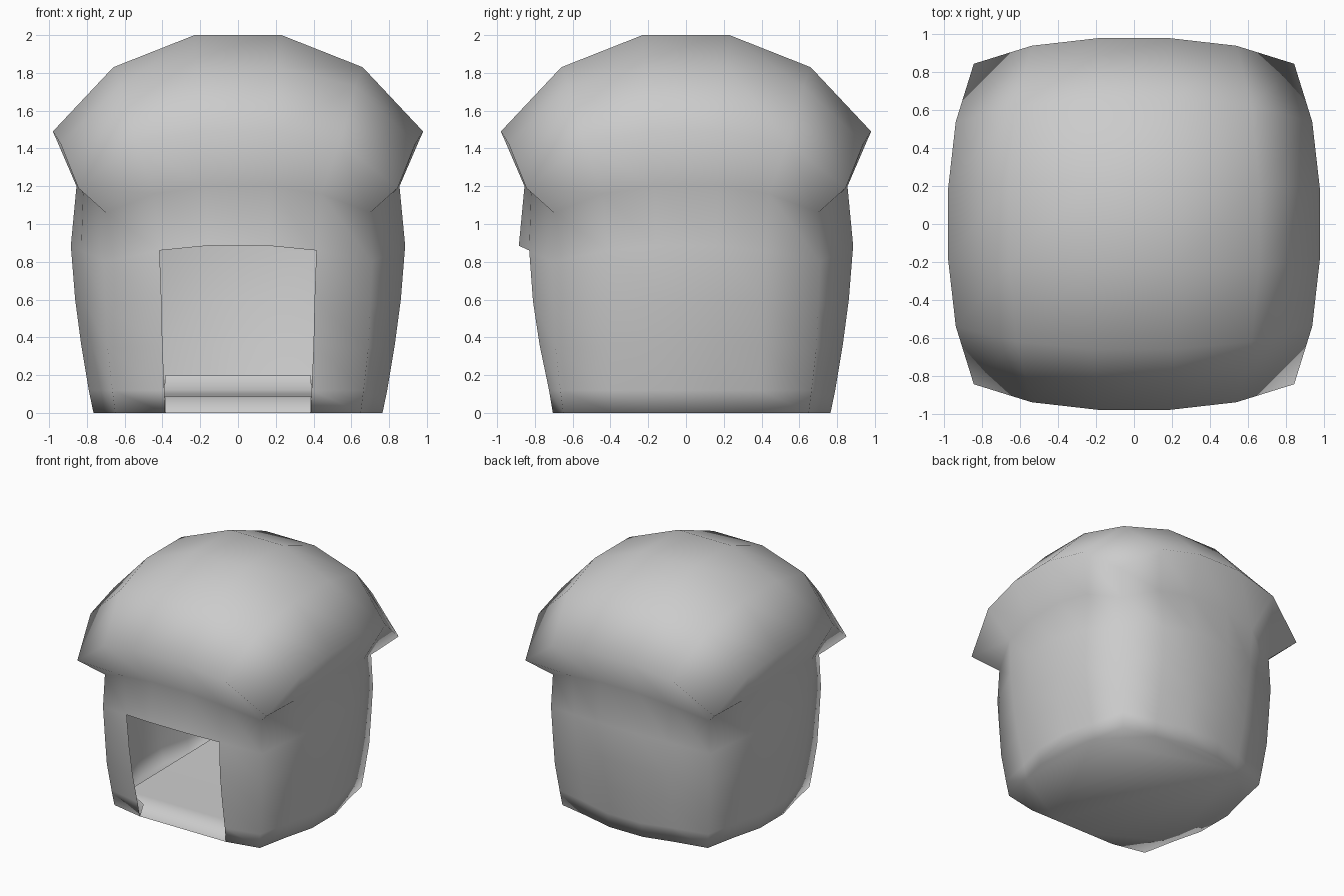
import bpy, bmesh

cube = bpy.data.objects.get("Cube")
if cube:
    bpy.data.objects.remove(cube, do_unlink=True)

grey = bpy.data.materials.new("plain_grey")
grey.use_nodes = True
colour = (0.6, 0.6, 0.6, 1)
grey.diffuse_color = colour
grey.node_tree.nodes["Principled BSDF"].inputs["Base Color"].default_value = colour


def finish(bm, name):
    for f in bm.faces:
        f.smooth = True
    mesh = bpy.data.meshes.new(name)
    bm.to_mesh(mesh)
    bm.free()
    mesh.materials.append(grey)
    obj = bpy.data.objects.new(name, mesh)
    bpy.context.collection.objects.link(obj)
    return obj


def ring(bm, corner, second, middle):
    """Rounded square ring: each argument is (sideways, outward, height)."""
    def flip(p):
        return (-p[0], p[1], p[2])
    side = [flip(corner), flip(second), flip(middle), middle, second]
    verts = []
    for turn in range(4):
        for u, out, z in side:
            x, y = u, -out
            for _ in range(turn):
                x, y = -y, x
            verts.append(bm.verts.new((x, y, z)))
    return verts


bm = bmesh.new()

# Domed roof cap: a square grid whose border droops towards the corners
AXIS = [-2, -1, 0, 1, 2, 3]
DROP = {0: 0.0, 1: 0.17, 2: 0.51}


def level(i):
    return max(i - 3, 2 - i)


def cap_point(i, j):
    a, b = level(i), level(j)
    z = 2 - (DROP[a] ** 1.5 + DROP[b] ** 1.5) ** (2 / 3)

    def reach(own, other):
        table = [(0.23, 0.22, 0.19), (0.66, 0.62, 0.54), (0.98, 0.94, 0.845)]
        return table[own][other]
    x = reach(a, b) * (1 if i > 2 else -1)
    y = reach(b, a) * (1 if j > 2 else -1)
    return (x, y, z)


grid = [[bm.verts.new(cap_point(i, j)) for j in range(6)] for i in range(6)]
for i in range(5):
    for j in range(5):
        bm.faces.new((grid[i][j], grid[i + 1][j], grid[i + 1][j + 1], grid[i][j + 1]))
rim = ([grid[i][0] for i in range(5)] + [grid[5][j] for j in range(5)]
       + [grid[i][5] for i in range(5, 0, -1)] + [grid[0][j] for j in range(5, 0, -1)])

# Wall rings from the eaves down to the ground
walls = [
    ((0.70, 0.70, 1.06), (0.44, 0.82, 1.16), (0.17, 0.855, 1.20)),
    ((0.71, 0.71, 0.80), (0.415, 0.83, 0.86), (0.16, 0.885, 0.885)),
    ((0.70, 0.70, 0.56), (0.405, 0.81, 0.59), (0.16, 0.862, 0.60)),
    ((0.69, 0.69, 0.34), (0.40, 0.775, 0.36), (0.155, 0.83, 0.36)),
    ((0.665, 0.665, 0.12), (0.39, 0.725, 0.12), (0.15, 0.79, 0.12)),
    ((0.65, 0.65, 0), (0.385, 0.705, 0), (0.15, 0.765, 0)),
]
rings = [rim] + [ring(bm, *w) for w in walls]

# Straight doorstep between the jambs
for v in rings[-1][2:4]:
    v.co.y = -0.705

# Skin the rings, leaving the doorway open
for r, (upper, lower) in enumerate(zip(rings, rings[1:])):
    for k in range(20):
        if r >= 2 and 1 <= k <= 3:
            continue
        n = (k + 1) % 20
        bm.faces.new((upper[k], lower[k], lower[n], upper[n]))
bm.faces.new(list(reversed(rings[-1])))
finish(bm, "roof_and_walls")

# Raised floor with a sloping sill and a curved back edge
bm = bmesh.new()
strip = [(0.385, -0.705, 0), (0.385, -0.66, 0.08), (0.6, -0.55, 0.09),
         (0.6, 0.55, 0.1), (0.39, 0.68, 0.12), (0.385, 0.735, 0.2)]
rows = [[bm.verts.new((s * w, y, z)) for s in (-1, 1)] for w, y, z in strip]
for a, b in zip(rows, rows[1:]):
    bm.faces.new((a[0], a[1], b[1], b[0]))
finish(bm, "floor")
